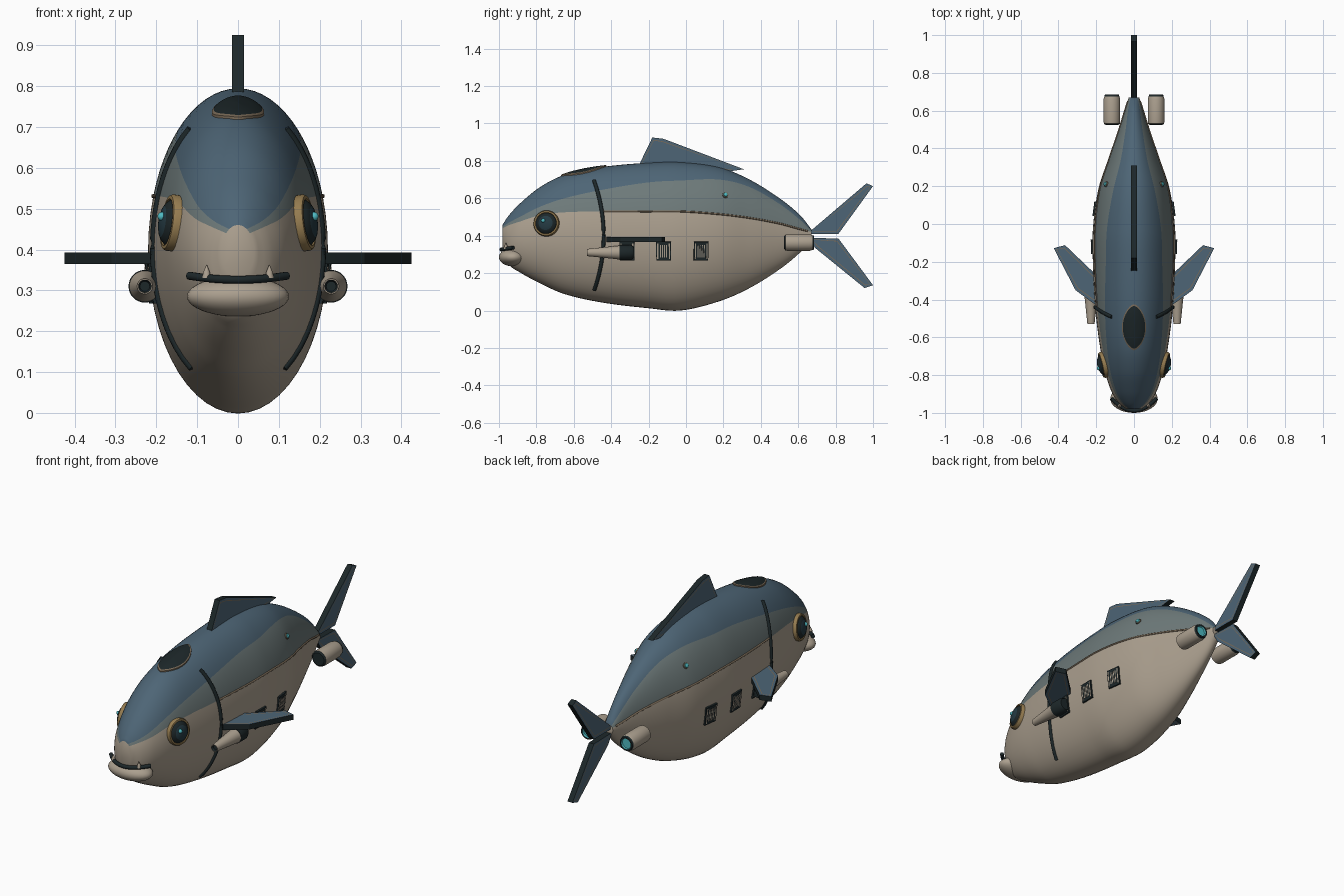
import bpy, bmesh, math
from mathutils import Vector, Matrix

if "Cube" in bpy.data.objects:
    bpy.data.objects.remove(bpy.data.objects["Cube"])

def mat(name, r, g, b):
    m = bpy.data.materials.new(name)
    m.diffuse_color = (r, g, b, 1)
    m.use_nodes = True
    m.node_tree.nodes["Principled BSDF"].inputs["Base Color"].default_value = m.diffuse_color
    return m

BLUE = mat("back_blue", .075, .13, .18)
GREY = mat("flank_grey", .155, .195, .195)
CREAM = mat("belly_cream", .41, .35, .275)
DARK = mat("dark_metal", .012, .02, .022)
GOLD = mat("eye_gold", .30, .20, .08)
TAN = mat("trim_tan", .20, .15, .10)
CYAN = mat("glow_cyan", .08, .50, .55)
IRIS = mat("iris_navy", .018, .042, .055)

# Body stations: y, top, bottom, half width, blue edge, grey edge
ST = [(-.98, .46, .33, .04, .45, .44), (-.95, .505, .25, .08, .468, .455),
      (-.89, .57, .205, .118, .50, .475), (-.78, .66, .145, .155, .555, .51),
      (-.65, .725, .088, .18, .60, .525), (-.45, .767, .043, .205, .645, .53),
      (-.2, .79, .012, .218, .685, .53), (-.03, .793, 0, .218, .695, .53),
      (.18, .765, .05, .19, .70, .515), (.34, .70, .12, .138, .66, .495),
      (.5, .60, .22, .082, .57, .465), (.61, .51, .31, .046, .485, .435),
      (.67, .435, .38, .028, .428, .42)]

def section(y):
    """Smooth interpolation of the station table."""
    y = min(max(y, ST[0][0]), ST[-1][0])
    i = max(k for k in range(len(ST) - 1) if ST[k][0] <= y)
    a, b = ST[i], ST[i + 1]
    p, q = ST[max(i - 1, 0)], ST[min(i + 2, len(ST) - 1)]
    d = b[0] - a[0]
    t = (y - a[0]) / d
    out = []
    for k in range(1, 6):
        m0 = (b[k] - p[k]) / (b[0] - p[0]) * d
        m1 = (q[k] - a[k]) / (q[0] - a[0]) * d
        out.append((2*t**3 - 3*t*t + 1) * a[k] + (t**3 - 2*t*t + t) * m0
                   + (3*t*t - 2*t**3) * b[k] + (t**3 - t*t) * m1)
    return out

def side(y, z):
    """Point on the right flank of the body."""
    top, bot, w = section(y)[:3]
    u = (z - (top + bot) / 2) / ((top - bot) / 2)
    return Vector((w * math.sqrt(max(0, 1 - u * u)), y, z))

def side_frame(y, z):
    """Matrix on the flank: local Z outward, local Y up."""
    e = .01
    n = (side(y + e, z) - side(y - e, z)).cross(side(y, z + e) - side(y, z - e)).normalized()
    return Matrix.Translation(side(y, z)) @ n.to_track_quat('Z', 'Y').to_matrix().to_4x4()

def finish(name, bm, mats, mirror=False, angle=35):
    bmesh.ops.recalc_face_normals(bm, faces=bm.faces)
    me = bpy.data.meshes.new(name)
    bm.to_mesh(me)
    bm.free()
    for m in mats:
        me.materials.append(m)
    ob = bpy.data.objects.new(name, me)
    bpy.context.collection.objects.link(ob)
    bpy.ops.object.select_all(action='DESELECT')
    ob.select_set(True)
    bpy.context.view_layer.objects.active = ob
    bpy.ops.object.shade_smooth_by_angle(angle=math.radians(angle))
    if mirror:
        ob.modifiers.new("Mirror", 'MIRROR').use_mirror_merge = False
    return ob

def skin(bm, rings, mats, closed=True):
    """Bridge point rings; mats(i, j) gives each face's material."""
    vs = [[bm.verts.new(p) for p in r] for r in rings]
    n = len(vs[0])
    for i in range(len(vs) - 1):
        for j in range(n if closed else n - 1):
            k = (j + 1) % n
            bm.faces.new((vs[i][j], vs[i][k], vs[i+1][k], vs[i+1][j])).material_index = mats(i, j)
    return vs

def lathe(name, M, prof, mats, mirror=True):
    """Revolve (radius, height, material) about local Z of M."""
    bm = bmesh.new()
    rings = [[M @ Vector((r * math.cos(a), r * math.sin(a), h))
              for a in (math.tau * k / 32 for k in range(32))] for r, h, _ in prof]
    vs = skin(bm, rings, lambda i, j: prof[i + 1][2])
    bm.faces.new(vs[0]).material_index = prof[0][2]
    bm.faces.new(vs[-1]).material_index = prof[-1][2]
    return finish(name, bm, mats, mirror)

def tube(name, pts, r, m, mirror=False):
    bm = bmesh.new()
    rings = []
    for i, p in enumerate(pts):
        d = pts[min(i + 1, len(pts) - 1)] - pts[max(i - 1, 0)]
        R = d.to_track_quat('Z', 'Y').to_matrix()
        rings.append([p + R @ Vector((r * math.cos(k * math.tau / 10), r * math.sin(k * math.tau / 10), 0))
                      for k in range(10)])
    vs = skin(bm, rings, lambda i, j: 0)
    bm.faces.new(vs[0])
    bm.faces.new(vs[-1])
    return finish(name, bm, [m], mirror, 60)

def fin(name, outline, place, half, mirror=False):
    """Dark-edged plate with blue faces and a thin tan inlay."""
    bm = bmesh.new()
    vs = skin(bm, [[place(a, b, s * half) for a, b in outline] for s in (-1, 1)], lambda i, j: 0)
    faces = [bm.faces.new(v) for v in vs]
    bm.normal_update()
    for f in faces:
        f.material_index = 1
    bmesh.ops.recalc_face_normals(bm, faces=bm.faces)
    bmesh.ops.inset_individual(bm, faces=faces, thickness=.014)
    for f in bmesh.ops.inset_individual(bm, faces=faces, thickness=.004)['faces']:
        if f not in faces:
            f.material_index = 2
    return finish(name, bm, [DARK, BLUE, TAN], mirror, 20)

# Body: elliptical loft whose edge loops follow the colour borders
def body_ring(y):
    top, bot, w, zb, zg = section(y)
    c, h = (top + bot) / 2, (top - bot) / 2
    a1, a2 = (math.acos(max(-1, min(1, (z - c) / h))) for z in (zb, zg))
    half = [a1 * k / 8 for k in range(8)] + [a1 + (a2 - a1) * k / 6 for k in range(6)] \
        + [a2 + (math.pi - a2) * k / 16 for k in range(17)]
    return [Vector((w * math.sin(a), y, c + h * math.cos(a)))
            for a in half + [-a for a in half[-2:0:-1]]]

bm = bmesh.new()
rings = [body_ring(-.98 + 1.65 * (i / 110) ** 1.15) for i in range(111)]
def band(i, j):
    k = min(j, 59 - j)
    return 0 if k < 8 else 1 if k < 14 else 2
vs = skin(bm, rings, band)
for r in (vs[0], vs[-1]):
    bm.faces.new(r).material_index = 2
finish("body", bm, [BLUE, GREY, CREAM], angle=50)

# Fins
upright = lambda a, b, t: Vector((t, a, b))
flat = lambda a, b, t: Vector((a, b, .379 + t))
fin("dorsal_fin", [(-.26, .76), (-.18, .925), (-.12, .918), (.31, .755), (.2, .74)], upright, .015)
fin("upper_tail_fin", [(.66, .42), (.965, .68), (1, .665), (.815, .41), (.67, .41)], upright, .015)
fin("lower_tail_fin", [(.66, .388), (.815, .385), (1, .135), (.955, .12), (.69, .335)], upright, .015)
fin("pectoral_fin", [(.18, -.44), (.215, -.42), (.31, -.35), (.425, -.128), (.365, -.112),
                     (.205, -.265), (.18, -.28)], flat, .014, True)

# Gill ribs and lateral lines
zs = [.11 + .585 * k / 24 for k in range(25)]
tube("gill_rib", [side(-.44 - .05 * ((z - .4) / .29) ** 2, z) for z in zs], .010, DARK, True)
ys = [-.45 + 1.1 * k / 40 for k in range(41)]
tube("lateral_line", [side(y, section(y)[4]) for y in ys], .005, TAN, True)

# Eyes
E = side_frame(-.745, .465)
lathe("eye_ring", E, [(.068, -.03, 0), (.07, .008, 0), (.066, .015, 0), (.058, .016, 0), (.056, .008, 0)],
      [GOLD], True)
lathe("eye_dome", E, [(.057, 0, 0), (.056, .012, 0), (.048, .021, 0), (.038, .027, 0), (.026, .031, 1),
                      (.012, .034, 1), (.002, .035, 1)], [DARK, IRIS], True)
bm = bmesh.new()
bmesh.ops.create_uvsphere(bm, u_segments=12, v_segments=8, radius=.011,
                          matrix=E @ Matrix.Translation((-.012, .012, .032)))
finish("eye_glint", bm, [CYAN], True)

# Mouth: lower lip, dark upper lip bar, two teeth
bm = bmesh.new()
bmesh.ops.create_uvsphere(bm, u_segments=32, v_segments=20, radius=1,
                          matrix=Matrix.Translation((0, -.925, .285)) @ Matrix.Diagonal((.125, .075, .049, 1)))
finish("lower_lip", bm, [CREAM])
tube("upper_lip_bar", [Vector((.12 * t, -.988 + .065 * t * t, .326 + .01 * t * t))
                       for t in (k / 10 for k in range(-10, 11))], .010, DARK)
lathe("tooth", Matrix.Translation((.077, -.963, .33)), [(.011, 0, 0), (.008, .015, 0), (.001, .032, 0)], [CREAM])

# Cockpit canopy laid over the back
bm = bmesh.new()
def canopy_ring(s, lift):
    ring = []
    for k in range(40):
        a = math.tau * k / 40
        x = s * .064 * math.sin(a) * abs(math.sin(a)) ** .3
        y = -.547 + s * .122 * math.cos(a)
        top, bot, w = section(y)[:3]
        c, h = (top + bot) / 2, (top - bot) / 2
        ring.append(Vector((x, y, c + h * math.sqrt(1 - (x / w) ** 2) + lift)))
    return ring
skin(bm, [canopy_ring(1, -.005), canopy_ring(1, .006), canopy_ring(.93, .008), canopy_ring(.5, .009),
          canopy_ring(.01, .009)], lambda i, j: 0 if i < 2 else 1)
finish("canopy", bm, [TAN, DARK])

# Side pods and rear thrusters, axis pointing backwards
back = Matrix.Rotation(-math.pi / 2, 4, 'X')
lathe("side_pod", Matrix.Translation((.228, -.53, .31)) @ back,
      [(.012, .01, 1), (.016, 0, 1), (.019, 0, 0), (.022, .03, 0), (.036, .165, 0), (.038, .175, 0),
       (.040, .175, 1), (.040, .235, 1), (.032, .25, 1)], [CREAM, DARK])
lathe("thruster", Matrix.Translation((.117, .525, .363)) @ back,
      [(.034, 0, 1), (.042, .006, 1), (.044, .018, 0), (.044, .135, 0), (.040, .15, 0), (.037, .16, 1),
       (.029, .16, 1), (.027, .15, 2), (.01, .15, 2)], [CREAM, DARK, CYAN])

# Flank lights
lathe("flank_light", side_frame(.21, .617), [(.016, -.008, 0), (.016, .005, 0), (.012, .006, 0),
      (.010, .011, 1), (.004, .014, 1)], [TAN, CYAN])

# Louvred vents: dark plate with cream slats
def box(bm, M, x, y, z, sx, sy, sz, m):
    g = bmesh.ops.create_cube(bm, size=1, matrix=M @ Matrix.Translation((x, y, z)) @ Matrix.Diagonal((sx, sy, sz, 1)))
    for f in {f for v in g['verts'] for f in v.link_faces}:
        f.material_index = m
for n, y in enumerate((-.315, -.12, .08)):
    bm = bmesh.new()
    M = side_frame(y, .318)
    box(bm, M, 0, 0, 0, .078, .1, .014, 0)
    for s in (-1, 1):
        box(bm, M, s * .031, 0, .004, .006, .084, .009, 1)
    for k in range(4):
        box(bm, M, -.0165 + .011 * k, 0, .004, .005, .066, .009, 1)
    finish("vent_%d" % (n + 1), bm, [DARK, CREAM], True)
